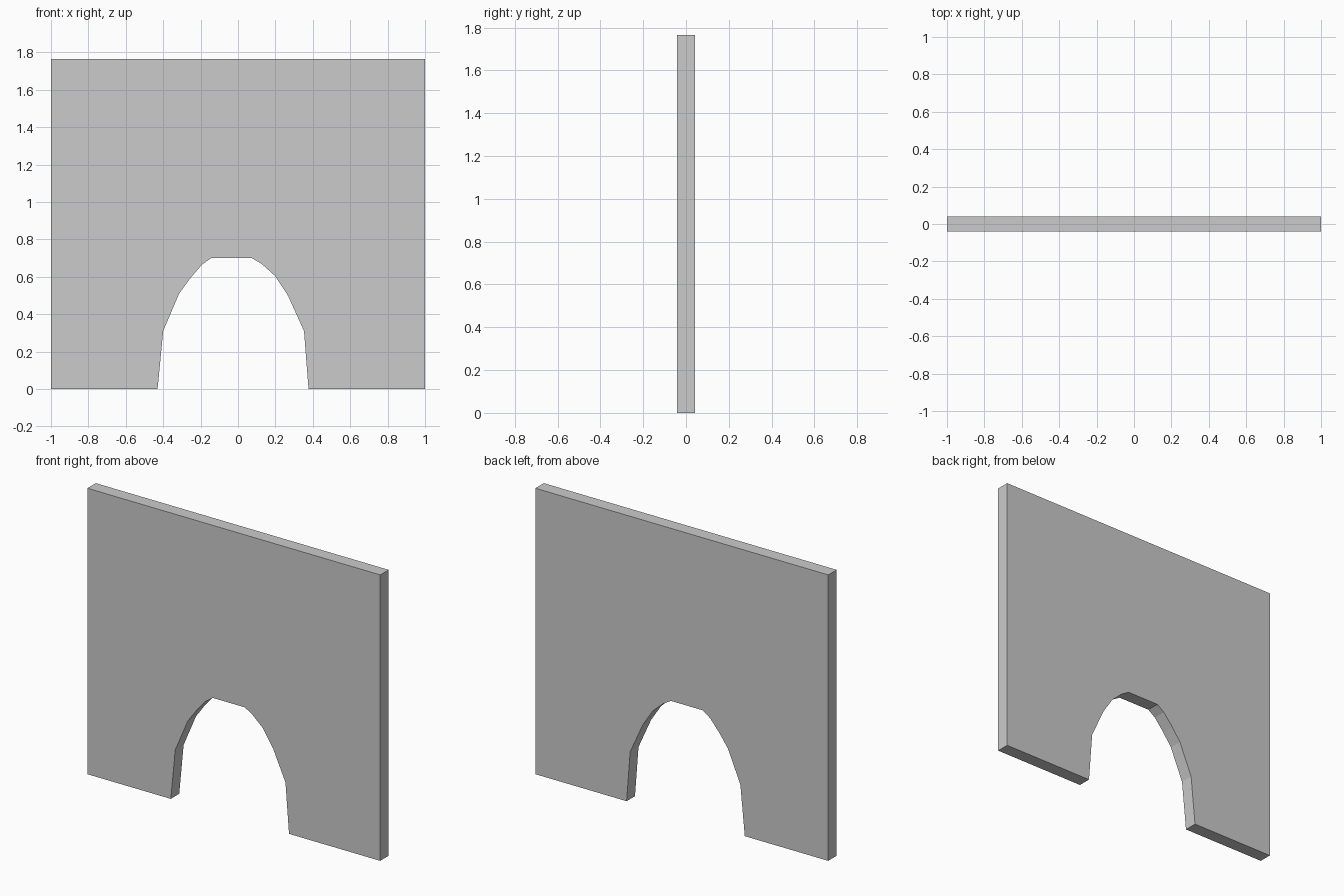
import bpy, bmesh

if "Cube" in bpy.data.objects:
    bpy.data.objects.remove(bpy.data.objects["Cube"])

W, H, T = 1.0, 1.765, 0.041  # half width, height, half thickness

# arched opening, left foot to right foot (x, z)
arch = [(-0.43, 0), (-0.40, 0.31), (-0.315, 0.51), (-0.257, 0.59),
        (-0.193, 0.665), (-0.144, 0.70), (0.075, 0.70), (0.128, 0.668),
        (0.198, 0.605), (0.267, 0.50), (0.353, 0.31), (0.377, 0)]
outline = [(-W, 0)] + arch + [(W, 0), (W, H), (-W, H)]

# wall panel: extrude the outline through its thickness
bm = bmesh.new()
face = bm.faces.new([bm.verts.new((x, -T, z)) for x, z in outline])
ext = bmesh.ops.extrude_face_region(bm, geom=[face], use_keep_orig=True)
verts = [v for v in ext["geom"] if isinstance(v, bmesh.types.BMVert)]
bmesh.ops.translate(bm, verts=verts, vec=(0, 2 * T, 0))
bmesh.ops.recalc_face_normals(bm, faces=bm.faces)

mesh = bpy.data.meshes.new("arched_wall")
bm.to_mesh(mesh)
bm.free()
bpy.context.collection.objects.link(bpy.data.objects.new("arched_wall", mesh))
